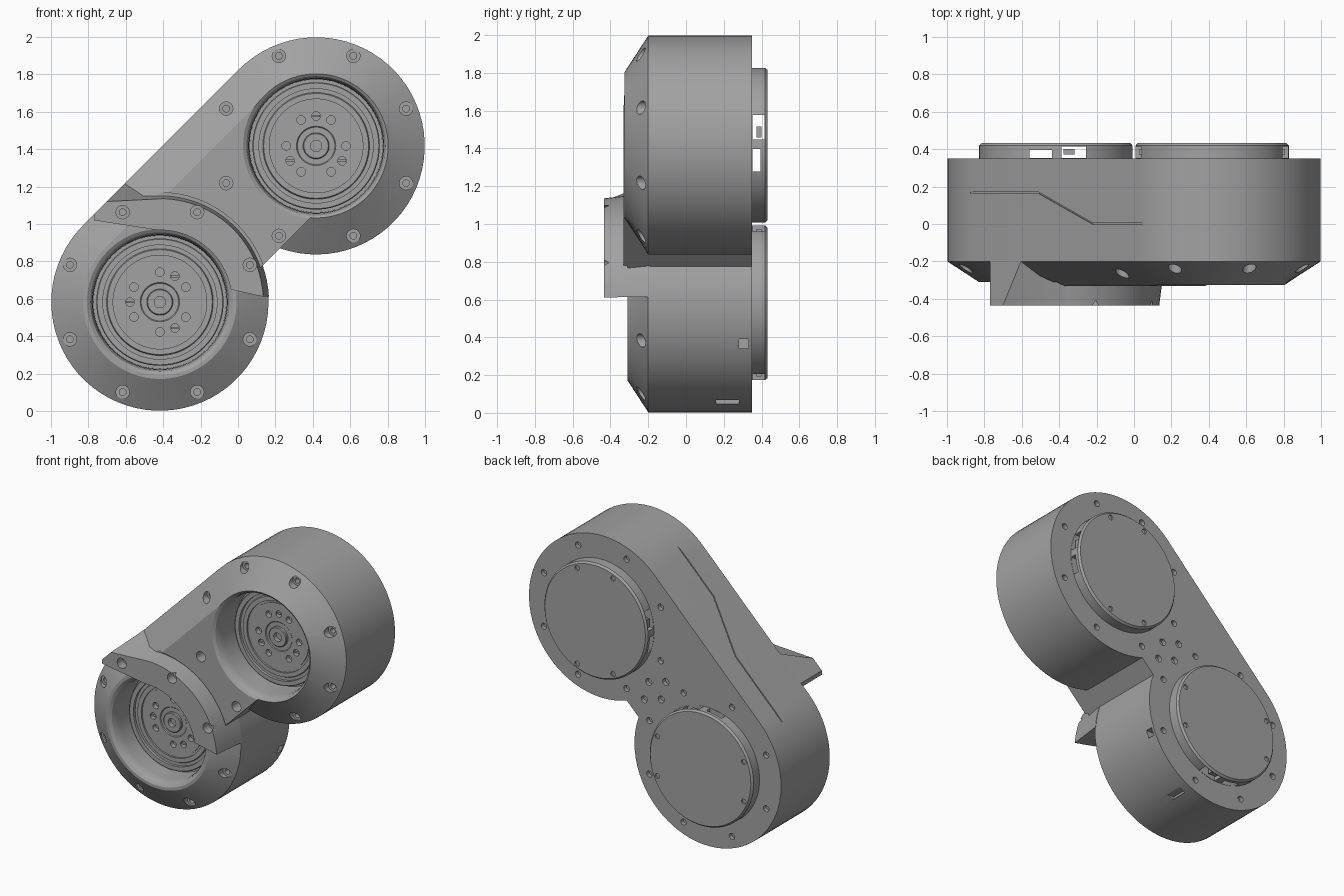
import bpy, bmesh
from math import pi, sin, cos, asin, sqrt, radians

if "Cube" in bpy.data.objects:
    bpy.data.objects.remove(bpy.data.objects["Cube"])

grey = bpy.data.materials.new("satin_grey")
grey.use_nodes = True
grey.diffuse_color = (0.36, 0.36, 0.36, 1)
grey.node_tree.nodes["Principled BSDF"].inputs["Base Color"].default_value = grey.diffuse_color

HALF, R, NECK = 0.59, 0.58, 0.25          # half centre distance, drum radius, neck offset
FRONT, BACK = -0.33, 0.35


def place(u, v, y):
    """Long axis u and cross axis v to model space."""
    return ((u - v) / sqrt(2), y, 1 + (u + v) / sqrt(2))


UPPER, LOWER = [place(s * HALF, 0, 0) for s in (1, -1)]
DRUMS = ((UPPER, 0), (LOWER, 90))         # centre and turn of each drum


def polar(c, r, deg, y=0):
    a = radians(deg)
    return (c[0] + r * cos(a), y, c[2] + r * sin(a))


def loft(bm, rings):
    rows = [[bm.verts.new(p) for p in ring] for ring in rings]
    n = len(rows[0])
    for a, b in zip(rows, rows[1:]):
        for i in range(n):
            bm.faces.new((a[i], a[(i + 1) % n], b[(i + 1) % n], b[i]))
    bm.faces.new(rows[0][::-1])
    bm.faces.new(rows[-1])


def lathe(bm, c, profile, n=72):
    loft(bm, [[polar(c, r, 360 * i / n, y) for i in range(n)] for r, y in profile])


def box(bm, lo, hi):
    ring = [(lo[0], lo[2]), (hi[0], lo[2]), (hi[0], hi[2]), (lo[0], hi[2])]
    loft(bm, [[(x, y, z) for x, z in ring] for y in (lo[1], hi[1])])


def finish(bm, name):
    bmesh.ops.recalc_face_normals(bm, faces=bm.faces)
    me = bpy.data.meshes.new(name)
    bm.to_mesh(me)
    bm.free()
    ob = bpy.data.objects.new(name, me)
    bpy.context.collection.objects.link(ob)
    me.materials.append(grey)
    return ob


def activate(ob):
    bpy.ops.object.select_all(action='DESELECT')
    ob.select_set(True)
    bpy.context.view_layer.objects.active = ob


def carve(ob, cutter_bm):
    cutter = finish(cutter_bm, "cutter")
    cutter.hide_render = True
    activate(ob)
    mod = ob.modifiers.new("carve", 'BOOLEAN')
    mod.operation, mod.solver, mod.object = 'DIFFERENCE', 'EXACT', cutter
    bpy.ops.object.modifier_apply(modifier=mod.name)
    bpy.data.objects.remove(cutter)


def smooth(ob):
    activate(ob)
    bpy.ops.object.shade_smooth_by_angle(angle=radians(25))


# Housing: two drums joined by a flat flank and a narrow waist
def outline(r, y, n=48):
    start = -pi + asin(NECK / r)
    arc = [start + (pi / 2 - start) * i / n for i in range(n + 1)]
    side = [(HALF + r * cos(a), r * sin(a)) for a in arc]
    return [place(u, v, y) for u, v in side + [(-u, v) for u, v in side[::-1]]]


bm = bmesh.new()
loft(bm, [outline(R, BACK), outline(R, -0.2), outline(0.38, FRONT)])
housing = finish(bm, "housing")

# Lower drum sits slightly further back at the front
bm = bmesh.new()
lathe(bm, LOWER, [(0.585, -0.5), (0.585, -0.31)])
carve(housing, bm)

# Round pockets with a rolled rim
bm = bmesh.new()
for c, y in ((UPPER, FRONT), (LOWER, -0.31)):
    lathe(bm, c, [(0.39, -0.5), (0.39, y), (0.372, y + 0.012), (0.362, y + 0.035),
                  (0.358, y + 0.07), (0.355, -0.08)])
carve(housing, bm)

# Counterbored front screws and small rear screws
bm = bmesh.new()
for c, turn in DRUMS:
    for k in range(8):
        a = 22.5 + 45 * k
        p = polar(c, 0.52, a)
        lathe(bm, p, [(0.036, -0.6), (0.036, -0.21), (0.018, -0.21), (0.018, -0.17)], 16)
        lathe(bm, polar(c, 0.5, a), [(0.022, 0.32), (0.022, 0.4)], 12)
for u, v in ((0, 0.12), (0, -0.12), (0.07, 0), (-0.07, 0)):
    lathe(bm, place(u, v, 0), [(0.025, 0.32), (0.025, 0.4)], 12)
carve(housing, bm)

# Flank seam, side socket and bottom vent
bm = bmesh.new()
seam = [(-0.66, 0.17), (-0.14, 0.17), (0.27, 0.005), (0.665, 0.005)]
ring = seam + [(u, y - 0.008) for u, y in seam[::-1]]
loft(bm, [[place(u, v, y) for u, y in ring] for v in (R - 0.008, R + 0.02)])
x, _, z = polar(LOWER, R, -22)
box(bm, (x - 0.05, 0.28, z - 0.025), (x + 0.05, 0.33, z + 0.025))
x, _, z = polar(LOWER, R, -65)
box(bm, (x - 0.03, 0.16, z - 0.01), (x + 0.08, 0.28, z + 0.012))
carve(housing, bm)
smooth(housing)

# Raised crescent guard over the lower drum, tapering forwards
def guard_ring(r, corner, y):
    pts = [polar(LOWER, r, 3 + 85 * i / 20, y) for i in range(21)]
    pts += [(x, y, z) for x, z in (corner, (-0.77, 1.05), (-0.77, 1.02))]
    return pts + [polar(LOWER, 0.385, 92 - 82 * i / 20, y) for i in range(21)]


bm = bmesh.new()
loft(bm, [guard_ring(0.583, (-0.6, 1.22), -0.19), guard_ring(0.553, (-0.7, 1.12), -0.435)])
guard = finish(bm, "crescent_guard")
bm = bmesh.new()
for a in (22.5, 67.5, 112.5):
    lathe(bm, polar(LOWER, 0.52, a), [(0.036, -0.6), (0.036, -0.37), (0.018, -0.37), (0.018, -0.33)], 16)
carve(guard, bm)
smooth(guard)

for (c, turn), side in zip(DRUMS, ("upper", "lower")):
    # Stepped output flange at the pocket floor
    bm = bmesh.new()
    lathe(bm, c, [(0.03, -0.12), (0.03, -0.15), (0.065, -0.15), (0.07, -0.145), (0.07, -0.13),
                  (0.1, -0.13), (0.105, -0.135), (0.235, -0.135), (0.235, -0.128), (0.25, -0.128),
                  (0.25, -0.14), (0.28, -0.14), (0.285, -0.13), (0.305, -0.13), (0.305, -0.15),
                  (0.335, -0.15), (0.34, -0.145), (0.34, -0.11), (0.356, -0.11), (0.356, -0.05)])
    flange = finish(bm, side + "_output_flange")
    bm = bmesh.new()
    for a in [60 * k for k in range(6)] + [90, 210, 330]:
        lathe(bm, polar(c, 0.16, a + turn), [(0.023, -0.2), (0.023, -0.1)], 16)
    carve(flange, bm)
    smooth(flange)

    # Slot bars inside the three odd holes
    bm = bmesh.new()
    for a in (90, 210, 330):
        x, _, z = polar(c, 0.16, a + turn)
        box(bm, (x - 0.022, -0.125, z - 0.006), (x + 0.022, -0.09, z + 0.006))
    finish(bm, side + "_slot_bars")

    # Rear cover with a cable window cut right across
    bm = bmesh.new()
    lathe(bm, c, [(0.41, 0.34), (0.41, 0.418), (0.398, 0.432)])
    cover = finish(bm, side + "_rear_cover")
    bm = bmesh.new()
    for lo, hi, top in ((-0.14, -0.02, 0.395), (0.03, 0.16, 0.415)):
        if turn:
            box(bm, (c[0] + lo, 0.352, c[2] - 0.6), (c[0] + hi, top, c[2] + 0.6))
        else:
            box(bm, (c[0] - 0.6, 0.352, c[2] + lo), (c[0] + 0.6, top, c[2] + hi))
    for a in (67.5, 112.5, 247.5, 292.5):
        lathe(bm, polar(c, 0.37, a + turn), [(0.018, 0.42), (0.018, 0.5)], 12)
    carve(cover, bm)
    smooth(cover)

    # Cable plugs in the window
    bm = bmesh.new()
    for s in (-1, 1):
        d = (0.07, 0.36) if s > 0 else (0.07, -0.36)
        px, pz = d if turn else d[::-1]
        box(bm, (c[0] + px - 0.03, 0.372, c[2] + pz - 0.03), (c[0] + px + 0.03, 0.4, c[2] + pz + 0.03))
    finish(bm, side + "_cable_plugs")
